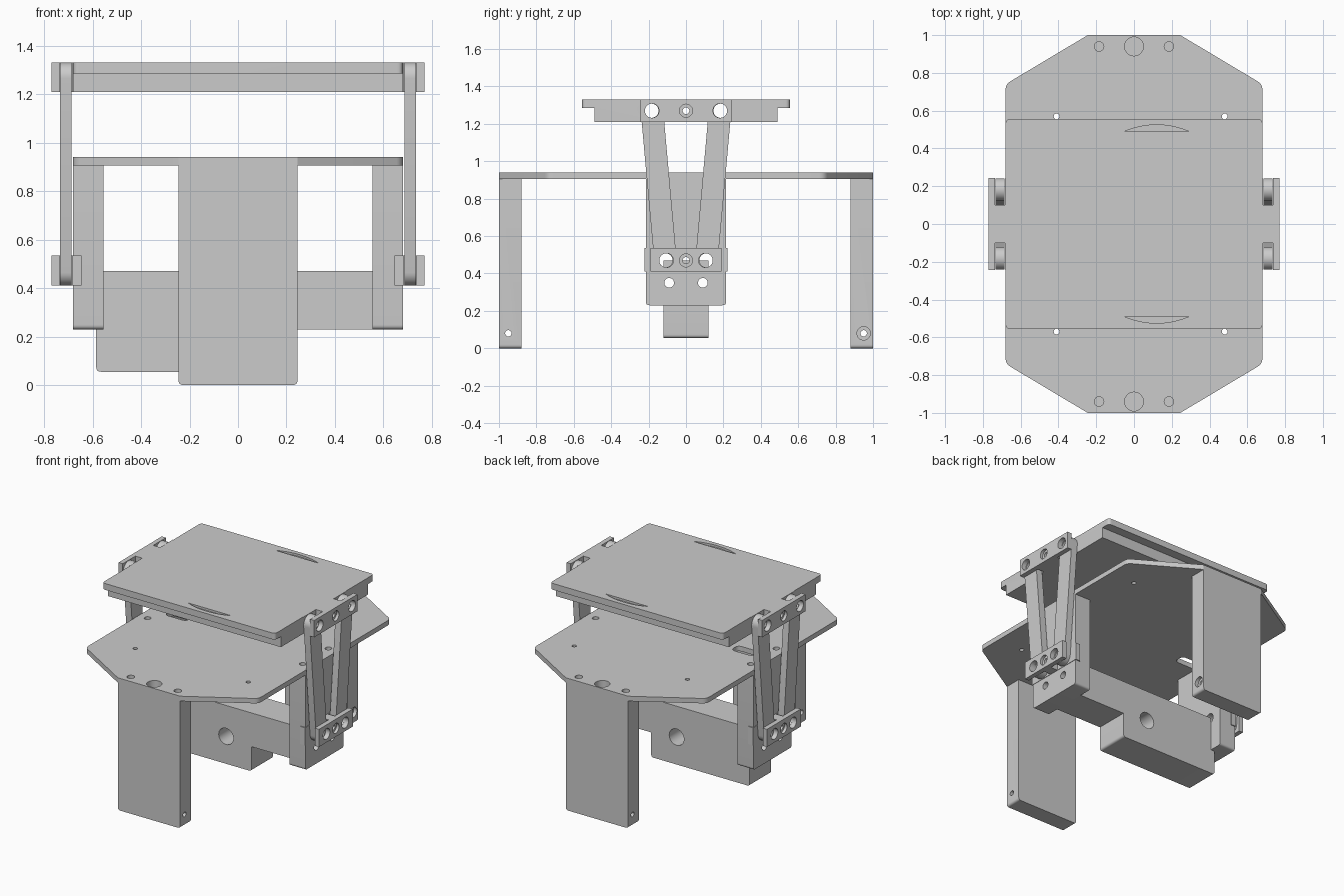
import bpy, bmesh, math
from mathutils import Vector

if "Cube" in bpy.data.objects:
    bpy.data.objects.remove(bpy.data.objects["Cube"])

AX = {'x': lambda p, d: (d, p[0], p[1]),
      'y': lambda p, d: (p[0], d, p[1]),
      'z': lambda p, d: (p[0], p[1], d)}


def prism(name, pts, axis, a, b):
    """Extrude a 2D profile along an axis from a to b."""
    bm = bmesh.new()
    lo = [bm.verts.new(AX[axis](p, a)) for p in pts]
    hi = [bm.verts.new(AX[axis](p, b)) for p in pts]
    bm.faces.new(lo)
    bm.faces.new(hi)
    n = len(pts)
    for i in range(n):
        bm.faces.new((lo[i], lo[(i + 1) % n], hi[(i + 1) % n], hi[i]))
    bmesh.ops.recalc_face_normals(bm, faces=bm.faces)
    me = bpy.data.meshes.new(name)
    bm.to_mesh(me)
    bm.free()
    ob = bpy.data.objects.new(name, me)
    bpy.context.collection.objects.link(ob)
    return ob


def rounded(pts, radii, steps=6):
    """Round polygon corners with a curve; radius 0 keeps the corner sharp."""
    out = []
    for i, p in enumerate(pts):
        p, r = Vector(p), radii[i]
        if r == 0:
            out.append(p)
            continue
        u = (Vector(pts[i - 1]) - p).normalized() * r
        v = (Vector(pts[(i + 1) % len(pts)]) - p).normalized() * r
        for k in range(steps + 1):
            t = k / steps
            out.append(p + u * (1 - t) ** 2 + v * t ** 2)
    return out


def rect(x0, x1, y0, y1, r=(0, 0, 0, 0)):
    return rounded([(x0, y0), (x1, y0), (x1, y1), (x0, y1)], r)


def circle(cx, cy, r, n=32):
    return [(cx + r * math.cos(2 * math.pi * i / n),
             cy + r * math.sin(2 * math.pi * i / n)) for i in range(n)]


def cut(ob, pts, axis, a, b, op='DIFFERENCE'):
    c = prism("cutter", pts, axis, a, b)
    c.hide_render = True
    m = ob.modifiers.new("cut", 'BOOLEAN')
    m.operation, m.solver, m.object = op, 'EXACT', c
    bpy.context.view_layer.objects.active = ob
    bpy.ops.object.modifier_apply(modifier=m.name)
    bpy.data.objects.remove(c)


def smooth(ob):
    bpy.ops.object.select_all(action='DESELECT')
    ob.select_set(True)
    bpy.context.view_layer.objects.active = ob
    bpy.ops.object.shade_smooth_by_angle(angle=math.radians(30))


# octagonal deck plate with screw, cable and slot holes
deck_pts = [(-.68, -.74), (-.245, -1), (.245, -1), (.68, -.74),
            (.68, .74), (.245, 1), (-.245, 1), (-.68, .74)]
deck = prism("deck_plate", rounded(deck_pts, [.03, 0, 0, .03] * 2), 'z', .905, .94)
for sy in (-1, 1):
    for x, y, r in ((-.185, .94, .025), (0, .94, .05), (.185, .94, .025),
                    (-.41, .57, .015), (.48, .57, .015),
                    (-.61, .145, .022), (.61, .145, .022)):
        cut(deck, circle(x, y * sy, r, 24), 'z', .88, .96)
cut(deck, rect(-.55, -.38, -.04, .04, (.035,) * 4), 'z', .88, .96)

# front and back legs
for name, sy in (("front_leg", -1), ("back_leg", 1)):
    leg = prism(name, rect(-.245, .245, 0, .905, (.02, .02, 0, 0)), 'y',
                min(sy, sy * .88), max(sy, sy * .88))
    cut(leg, circle(sy * .95, .08, .017, 20), 'x', -.3, .3)
    if sy > 0:
        cut(leg, circle(.95, .08, .036), 'x', .22, .3)
    for x, r in ((-.185, .025), (0, .05), (.185, .025)):
        cut(leg, circle(x, sy * .94, r, 24), 'z', .85, .95)
    smooth(leg)

# cross beam with hanging motor box
beam = prism("cross_beam", rounded(
    [(-.555, .23), (-.585, .23), (-.585, .055), (.19, .055), (.19, .23),
     (.555, .23), (.555, .47), (-.555, .47)],
    [0, 0, .02, .02, 0, 0, 0, 0]), 'y', -.12, .12)
cut(beam, circle(-.01, .25, .058), 'y', -.3, .3)
for y in (-.09, .09):
    cut(beam, circle(y, .35, .026, 24), 'x', -.8, .8)

# upper tray: wide top sheet over a narrower body
tray = prism("upper_tray", [(-.49, 1.21), (.49, 1.21), (.49, 1.285), (.555, 1.285),
                            (.555, 1.33), (-.555, 1.33), (-.555, 1.285), (-.49, 1.285)],
             'x', -.68, .68)
cut(tray, rect(-.68, .68, -.555, .555, (.025,) * 4), 'z', 1.1, 1.4, 'INTERSECT')
for sy in (-1, 1):
    lens = [(-.05 + .34 * t / 12, sy * (.49 + .035 * (1 - (t / 6 - 1) ** 2)))
            for t in range(13)]
    cut(tray, lens, 'z', 1.315, 1.36)
for y, r in ((-.185, .038), (0, .018), (.185, .038)):
    cut(tray, circle(y, 1.27, r), 'x', -.8, .8)

# side supports, clevis brackets and splayed links on both sides
for side, s in (("left", -1), ("right", 1)):
    def span(a, b):
        return sorted((s * a, s * b))

    post = prism(side + "_side_post", rect(-.215, .215, .23, .905, (.02, .02, 0, 0)),
                 'x', *span(.555, .68))
    for y, z, r in ((-.09, .35, .026), (.09, .35, .026), (-.105, .47, .038),
                    (.105, .47, .038), (0, .47, .018)):
        cut(post, circle(y, z, r, 24), 'x', *span(.5, .8))

    lower = prism(side + "_lower_bracket", rect(-.19, .19, .41, .535), 'x', *span(.68, .77))
    inner = prism(side + "_lower_back_plate", rect(-.222, .222, .41, .535), 'x', *span(.645, .683))
    upper = prism(side + "_upper_bracket", rect(-.243, .243, 1.21, 1.33), 'x', *span(.68, .77))
    for sy in (-1, 1):
        cut(lower, rect(*sorted((sy * .035, sy * .3)), .38, .56), 'x', *span(.683, .737))
        cut(upper, rect(*sorted((sy * .1, sy * .3)), 1.19, 1.35), 'x', *span(.683, .737))
    for ob, y0, z in ((lower, .105, .47), (inner, .105, .47), (upper, .182, 1.27)):
        for y, r in ((-y0, .038), (y0, .038), (0, .018)):
            cut(ob, circle(y, z, r), 'x', *span(.6, .8))
        if ob is not inner:
            cut(ob, circle(0, z, .035), 'x', *span(.75, .8))
        smooth(ob)

    for end, sy in (("front", -1), ("back", 1)):
        lo, hi = Vector((sy * .11, .47)), Vector((sy * .182, 1.27))
        a0 = math.atan2(hi.y - lo.y, hi.x - lo.x)
        pts = []
        for c, base in ((hi, a0 - math.pi / 2), (lo, a0 + math.pi / 2)):
            for k in range(17):
                a = base + math.pi * k / 16
                pts.append(c + Vector((math.cos(a), math.sin(a))) * .06)
        link = prism(side + "_" + end + "_link", pts, 'x', *span(.686, .734))
        for c in (lo, hi):
            cut(link, circle(c.x, c.y, .038), 'x', *span(.6, .8))
        smooth(link)
    smooth(post)
for ob in (deck, beam, tray):
    smooth(ob)
